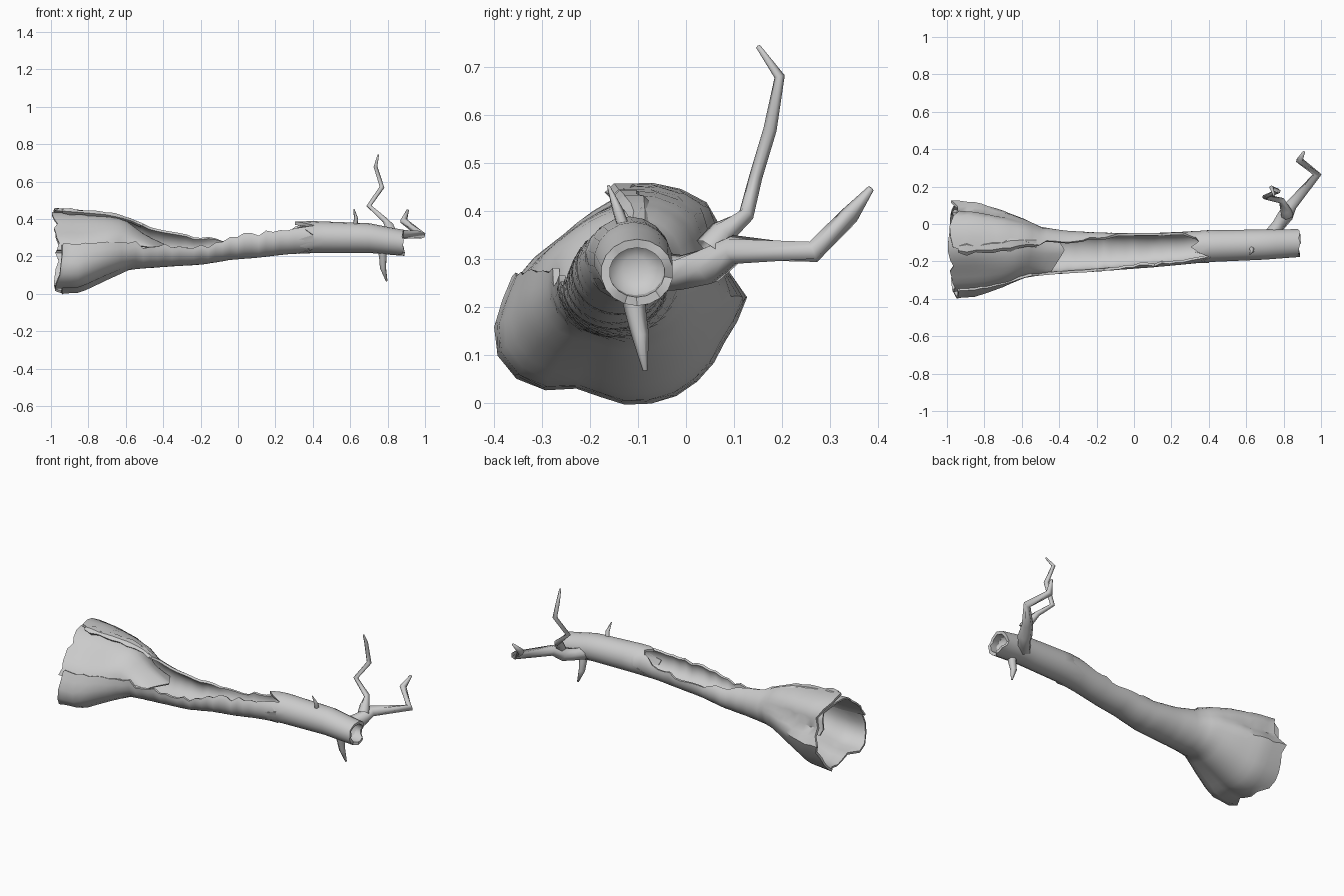
import bpy, math, random
from mathutils import Vector

random.seed(4)
cube = bpy.data.objects.get("Cube")
if cube:
    bpy.data.objects.remove(cube)

bark = bpy.data.materials.new("weathered_grey_wood")
bark.use_nodes = True
GREY = (0.6, 0.6, 0.6, 1)
bark.diffuse_color = GREY
bark.node_tree.nodes["Principled BSDF"].inputs["Base Color"].default_value = GREY

# Trunk stations: x, centre y, centre z, radius y, radius z, back rim, front rim (degrees from top)
STATIONS = [
    (-.97, -.13, .22, .25, .23, 2, -76),
    (-.84, -.13, .22, .24, .22, 2, -78),
    (-.70, -.13, .25, .20, .18, 6, -83),
    (-.58, -.13, .267, .155, .14, 14, -86),
    (-.50, -.145, .255, .13, .12, 22, -88),
    (-.37, -.15, .245, .115, .10, 32, -88),
    (-.20, -.15, .24, .105, .085, 45, -83),
    (-.10, -.147, .255, .10, .085, 68, -80),
    (-.05, -.145, .265, .098, .085, 80, -58),
    (.10, -.14, .28, .092, .088, 80, -62),
    (.25, -.13, .295, .088, .085, 68, -58),
    (.40, -.118, .303, .085, .084, 20, -40),
    (.70, -.11, .298, .08, .078, 0, 0),
    (.88, -.102, .272, .074, .068, 0, 0),
]
# Irregular outline of the root flare, one factor per sixteenth turn
LUMPS = [1.03, 1.09, 1.11, .84, 1.03, .93, .97, 1, .97, .88, 1.15, 1.18, 1, .9, .81, .87]


def station(x):
    x = min(max(x, STATIONS[0][0]), STATIONS[-1][0])
    for p, q in zip(STATIONS, STATIONS[1:]):
        if x <= q[0]:
            t = (x - p[0]) / (q[0] - p[0])
            return [a + (b - a) * t for a, b in zip(p, q)]


def surface(x, deg, scale=1, flatten=1):
    """Point on the trunk surface; angle runs from the top over the back."""
    _, cy, cz, ry, rz, _, _ = station(x)
    k = (deg % 360) / 22.5
    i = int(k)
    lump = LUMPS[i % 16] * (1 - k + i) + LUMPS[(i + 1) % 16] * (k - i)
    flare = min(max((-.45 - x) / .4, 0), 1)
    r = scale * (1 + (lump - 1) * flare)
    a = math.radians(deg)
    return Vector((x, cy + ry * r * math.sin(a), cz + rz * r * math.cos(a) * flatten))


def finish(obj, thickness=0, angle=40):
    obj.data.materials.append(bark)
    bpy.ops.object.select_all(action='DESELECT')
    obj.select_set(True)
    bpy.context.view_layer.objects.active = obj
    if thickness:
        mod = obj.modifiers.new("wall", 'SOLIDIFY')
        mod.thickness = thickness
        mod.offset = -1
        bpy.ops.object.modifier_apply(modifier=mod.name)
    bpy.ops.object.shade_smooth_by_angle(angle=math.radians(angle))


def sheet(name, rows, thickness, closed=False, angle=40, tip=None):
    """Skin a list of point rows; closed joins rows into rings, tip closes the last ring."""
    n = len(rows[0])
    verts = [p for row in rows for p in row]
    faces = []
    for i in range(len(rows) - 1):
        for j in range(n if closed else n - 1):
            k = (j + 1) % n
            faces.append((i * n + j, (i + 1) * n + j, (i + 1) * n + k, i * n + k))
    if tip:
        last = len(verts) - n
        faces += [(last + j, len(verts), last + (j + 1) % n) for j in range(n)]
        verts.append(tip)
    mesh = bpy.data.meshes.new(name)
    mesh.from_pydata(verts, [], faces)
    obj = bpy.data.objects.new(name, mesh)
    bpy.context.collection.objects.link(obj)
    finish(obj, thickness, angle)


# Open trough with broken rims and a ragged root end
rows = []
for i, x in enumerate(steps_x := [-.97 + 1.39 * n / 36 for n in range(37)]):
    s = station(x)
    rough = 3 if x < -.55 else 9
    start = s[5] + random.uniform(-rough, rough)
    end = 360 + s[6] + random.uniform(-rough, rough)
    row = [surface(x, start + (end - start) * j / 22) for j in range(23)]
    if i == 0:
        for p in row:
            p.x += random.uniform(-.02, .04)
    rows.append(row)
sheet("hollow_trunk", rows, .014)


def steps(a, b, n):
    return [a + (b - a) * i / n for i in range(n + 1)]


# Sunken wood sloping from the root end down to a point in the trough
rows = []
for x in steps(-.99, -.37, 14):
    f = min(.97, .12 + .83 * ((-.37 - x) / .24)) if x > -.61 else .95
    point = -.12 + .75 * max(0, (x + .7) / .33)
    row = [surface(x, a, .95, f) for a in steps(-86, 75, 14)]
    rows.append([p - Vector((point * abs(p.y + .14), 0, 0)) for p in row])
for p in rows[0]:
    p.x += random.uniform(-.01, .015)
sheet("sunken_heartwood", rows, .01)

# Rolled splinter lip along the upper edge of the root flare
rows = []
for x in steps(-.94, -.52, 9):
    c = surface(x, station(x)[5] - 2)
    w = .01 + random.uniform(0, .012)
    rows.append([c + Vector((0, w * 1.8 * math.cos(a), w * math.sin(a) - .012))
                 for a in steps(0, math.tau, 6)[:-1]])
sheet("rolled_lip", rows, 0, True)

# Closed sleeve of trunk at the thin end
rows = []
for i, x in enumerate(steps(.34, .885, 9)):
    row = [surface(x, a, 1.02) for a in steps(0, 360, 18)[:-1]]
    for p in row:
        if i == 0:
            p.x += random.uniform(-.04, .07)
        elif i == 9:
            p.x += random.uniform(-.025, .008)
    rows.append(row)
sheet("closed_trunk", rows, .018, True)

# Recessed wood inside the thin end
plug = [[surface(x, a, r) for a in steps(0, 360, 12)[:-1]]
        for x, r in ((.85, .85), (.82, .7), (.81, .35))]
sheet("end_hollow", plug, 0, True, 60, surface(.805, 0, 0))


def branch(name, points, radii, sides=6):
    """Tapered twig with mitred bends along a path."""
    pts = [Vector(p) for p in points]
    rows = []
    for i, (p, r) in enumerate(zip(pts, radii)):
        ahead = (pts[min(i + 1, len(pts) - 1)] - p).normalized()
        behind = (p - pts[max(i - 1, 0)]).normalized()
        d = (ahead + behind).normalized()
        u = d.cross(Vector((.35, -.8, .1))).normalized()
        v = d.cross(u)
        rows.append([p + r * (u * math.cos(a) - v * math.sin(a))
                     for a in steps(0, math.tau, sides)[:-1]])
    sheet(name, rows, 0, True, 75, pts[-1] + d * radii[-1] * .3)


branch("main_branch", [(.71, -.09, .275), (.77, -.01, .272), (.81, .045, .285), (.84, .1, .32),
                       (.98, .265, .315), (.885, .34, .39), (.908, .385, .447)],
       [.045, .037, .042, .032, .023, .02, .007])
branch("upright_branch", [(.82, .05, .32), (.81, .075, .355), (.79, .125, .39), (.70, .145, .47),
                          (.77, .175, .57), (.735, .195, .68), (.75, .15, .743)],
       [.034, .028, .017, .014, .014, .011, .005])
branch("lower_twig", [(.77, -.115, .25), (.775, -.105, .19), (.775, -.095, .14),
                      (.795, -.085, .068)], [.026, .022, .018, .005])
branch("upper_twig", [(.625, -.125, .35), (.632, -.142, .4), (.62, -.162, .453)],
       [.014, .012, .003], 5)
